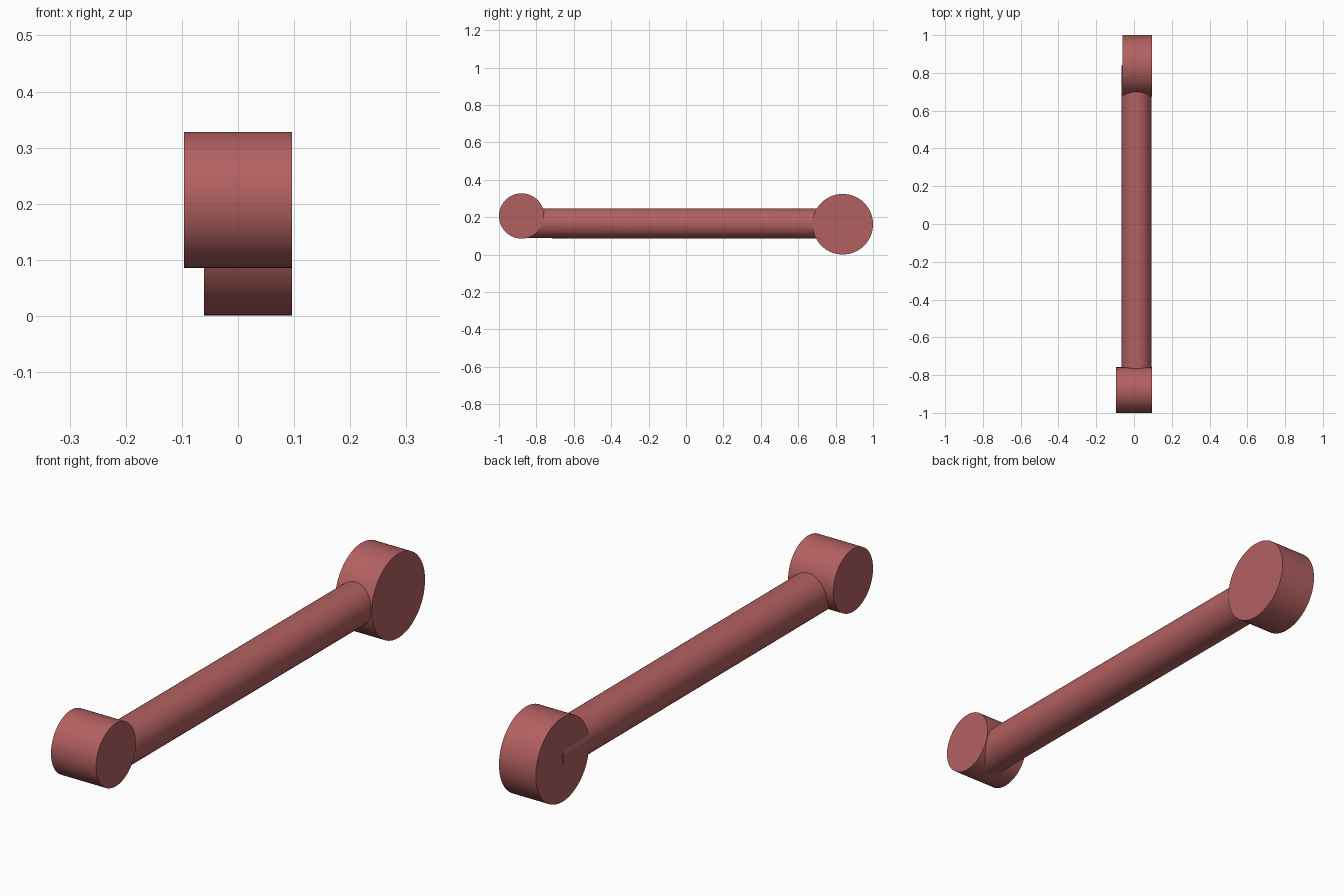
import bpy
from mathutils import Vector

if "Cube" in bpy.data.objects:
    bpy.data.objects.remove(bpy.data.objects["Cube"])

red = bpy.data.materials.new("dusty_red")
red.diffuse_color = (0.45, 0.118, 0.118, 1)
red.use_nodes = True
red.node_tree.nodes["Principled BSDF"].inputs["Base Color"].default_value = red.diffuse_color


def cylinder(name, start, end, radius, sides=64):
    """Smooth capped cylinder between two points."""
    a, b = Vector(start), Vector(end)
    axis = b - a
    bpy.ops.mesh.primitive_cylinder_add(
        vertices=sides, radius=radius, depth=axis.length,
        location=(a + b) / 2, rotation=axis.to_track_quat('Z', 'Y').to_euler())
    obj = bpy.context.object
    obj.name = name
    obj.data.materials.append(red)
    bpy.ops.object.shade_smooth_by_angle()
    return obj


# small drum at the front, large drum at the back, both lying across x
cylinder("small_end_drum", (-0.096, -0.879, 0.207), (0.096, -0.879, 0.207), 0.121)
cylinder("large_end_drum", (-0.061, 0.838, 0.163), (0.096, 0.838, 0.163), 0.162)

# rod joining the two drums
cylinder("connecting_rod", (0.0135, -0.879, 0.168), (0.0135, 0.838, 0.166), 0.080)
